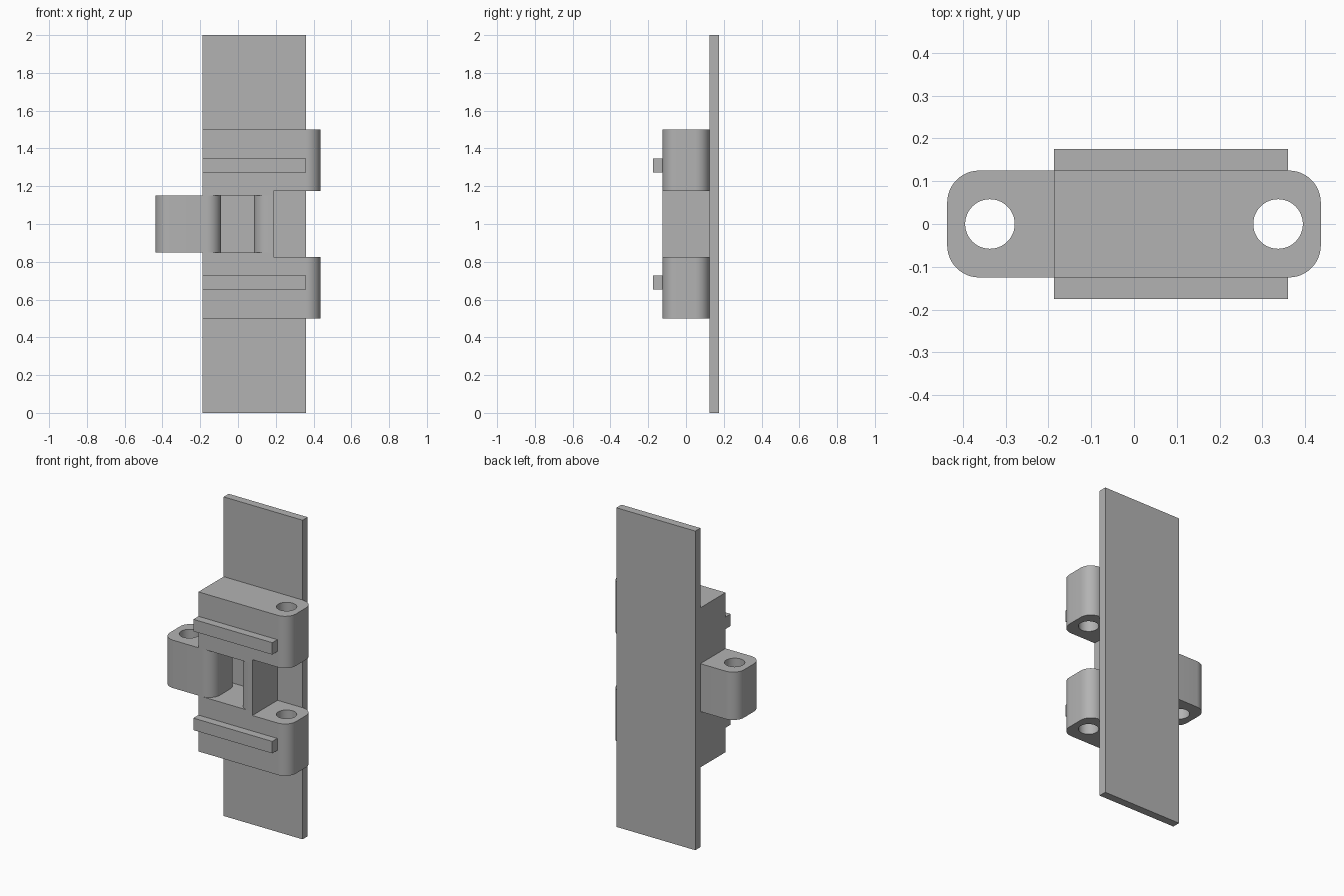
import bpy
import bmesh
from math import cos, sin, pi

cube = bpy.data.objects.get("Cube")
if cube:
    bpy.data.objects.remove(cube, do_unlink=True)

# One plain grey for the whole link
grey = bpy.data.materials.new("plain grey")
grey.use_nodes = True
colour = (0.45, 0.45, 0.45, 1)
grey.diffuse_color = colour
grey.node_tree.nodes["Principled BSDF"].inputs["Base Color"].default_value = colour

DEPTH = 0.125      # half depth of the link body
ROUND = 0.075      # corner radius of the knuckles
HOLE = 0.058       # pin hole radius
PIN_X = 0.337
LEFT, RIGHT = -0.187, 0.36


def outline(x0, x1, y0, y1, round_left, round_right):
    """Rectangle with optionally rounded ends, counter-clockwise."""
    points = []
    corners = [(x1, y1, -1, -1, round_right), (x0, y1, 1, -1, round_left),
               (x0, y0, 1, 1, round_left), (x1, y0, -1, 1, round_right)]
    for i, (x, y, sx, sy, r) in enumerate(corners):
        steps = 12 if r else 0
        for k in range(steps + 1):
            a = pi / 2 * (i + k / max(steps, 1))
            points.append((x + sx * r + r * cos(a), y + sy * r + r * sin(a)))
    return points


def prism(name, x, z, y=(-DEPTH, DEPTH), round_left=0, round_right=0, hole_x=None):
    """Extrude an outline upward, with an optional vertical pin hole."""
    loops = [outline(*x, *y, round_left, round_right)]
    if hole_x is not None:
        loops.append([(hole_x + HOLE * cos(2 * pi * k / 48),
                       HOLE * sin(2 * pi * k / 48)) for k in range(48)])
    bm = bmesh.new()
    edges = []
    for loop in loops:
        verts = [bm.verts.new((px, py, z[0])) for px, py in loop]
        edges += [bm.edges.new((v, verts[i - 1])) for i, v in enumerate(verts)]
    bmesh.ops.triangle_fill(bm, edges=edges, use_beauty=True)
    top = bmesh.ops.extrude_face_region(bm, geom=bm.faces[:], use_keep_orig=True)
    moved = [g for g in top["geom"] if isinstance(g, bmesh.types.BMVert)]
    bmesh.ops.translate(bm, verts=moved, vec=(0, 0, z[1] - z[0]))
    bmesh.ops.recalc_face_normals(bm, faces=bm.faces[:])
    mesh = bpy.data.meshes.new(name)
    bm.to_mesh(mesh)
    bm.free()
    mesh.materials.append(grey)
    obj = bpy.data.objects.new(name, mesh)
    bpy.context.collection.objects.link(obj)
    bpy.ops.object.select_all(action="DESELECT")
    obj.select_set(True)
    bpy.context.view_layer.objects.active = obj
    bpy.ops.object.shade_smooth_by_angle(angle=pi / 6)
    return obj


# Tall thin plate behind the link
prism("back_plate", (LEFT, RIGHT), (0, 2), y=(DEPTH, 0.175))

# Upper and lower arms, mirrored about mid height
for name, side in (("lower", -1), ("upper", 1)):
    def span(a, b):
        return sorted((1 + side * a, 1 + side * b))
    prism(name + "_arm", (LEFT, 0.437), span(0.175, 0.5),
          round_right=ROUND, hole_x=PIN_X)
    prism(name + "_pocket_wall", (LEFT, 0.187), span(0.15, 0.175))
    prism(name + "_front_rib", (LEFT, RIGHT), span(0.272, 0.347), y=(-0.175, -DEPTH))

# Middle knuckle and the bridge on the other side of the pocket
prism("middle_knuckle", (-0.437, -0.09), (0.85, 1.15),
      round_left=ROUND, round_right=ROUND, hole_x=-PIN_X)
prism("bridge", (0.085, 0.187), (0.85, 1.15), round_left=ROUND)
